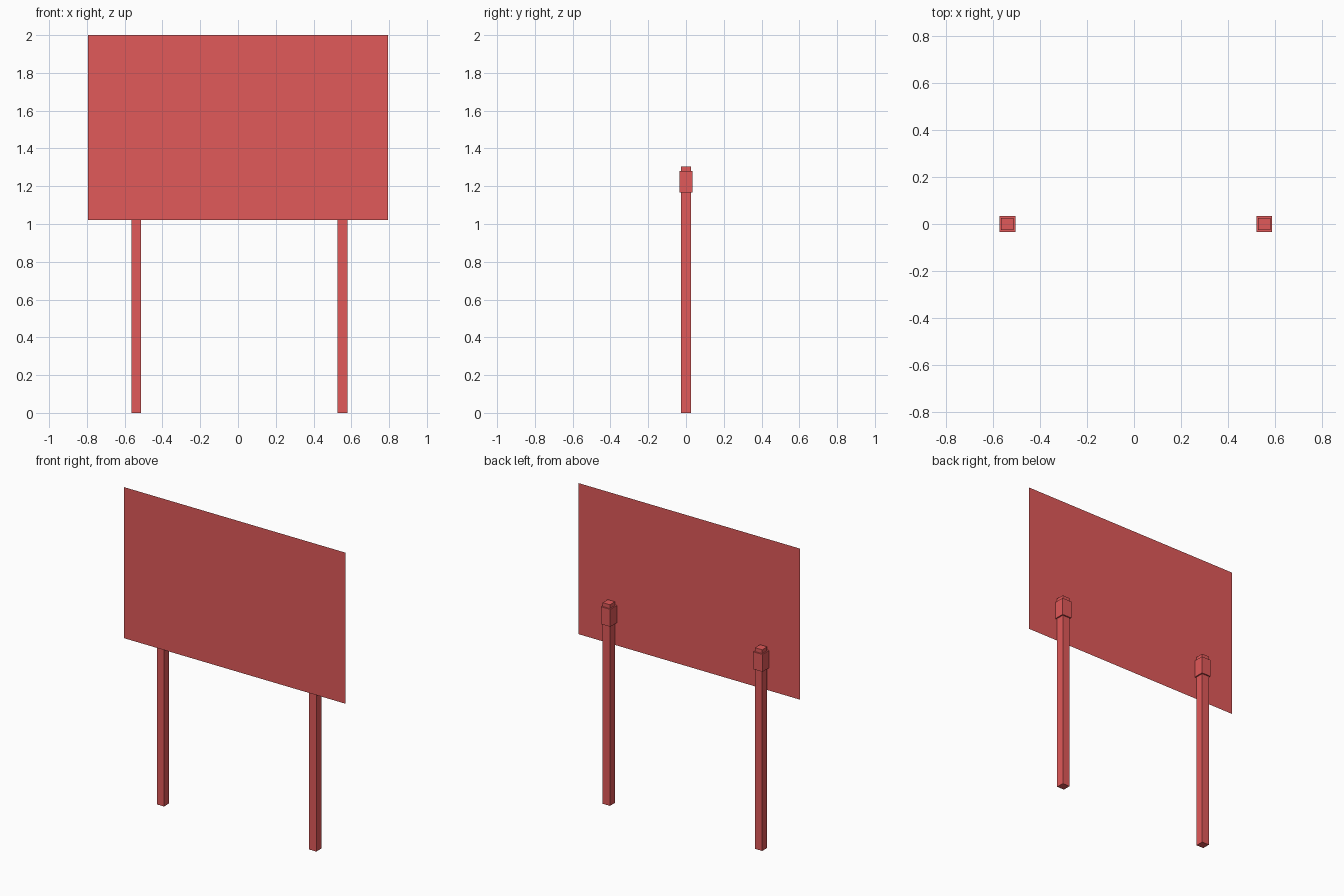
import bpy

if "Cube" in bpy.data.objects:
    bpy.data.objects.remove(bpy.data.objects["Cube"])


def box(name, x0, x1, y0, y1, z0, z1):
    """Axis-aligned box given by its bounds."""
    bpy.ops.mesh.primitive_cube_add(size=1)
    ob = bpy.context.object
    ob.name = name
    for v in ob.data.vertices:
        v.co = ((x0 + x1) / 2 + v.co.x * (x1 - x0),
                (y0 + y1) / 2 + v.co.y * (y1 - y0),
                (z0 + z1) / 2 + v.co.z * (z1 - z0))
    return ob


red = bpy.data.materials.new("red")
red.diffuse_color = (0.75, 0.1, 0.1, 1)
red.use_nodes = True
red.node_tree.nodes["Principled BSDF"].inputs["Base Color"].default_value = red.diffuse_color

POST = 0.026     # half width of a post
COLLAR = 0.034   # half width of a bracket collar
parts = []

# Two square posts, each with a bracket collar near the top
for side, x in (("left", -0.539), ("right", 0.554)):
    parts.append(box(f"{side}_post", x - POST, x + POST, -POST, POST, 0, 1.305))
    parts.append(box(f"{side}_collar", x - COLLAR, x + COLLAR,
                     -COLLAR, COLLAR, 1.167, 1.28))

# Sign board: a single thin sheet on the front of the collars
mesh = bpy.data.meshes.new("sign_board")
mesh.from_pydata([(-0.795, -COLLAR, 1.02), (0.795, -COLLAR, 1.02),
                  (0.795, -COLLAR, 2.0), (-0.795, -COLLAR, 2.0)],
                 [], [(0, 1, 2, 3)])
board = bpy.data.objects.new("sign_board", mesh)
bpy.context.collection.objects.link(board)
parts.append(board)

for ob in parts:
    ob.data.materials.append(red)
